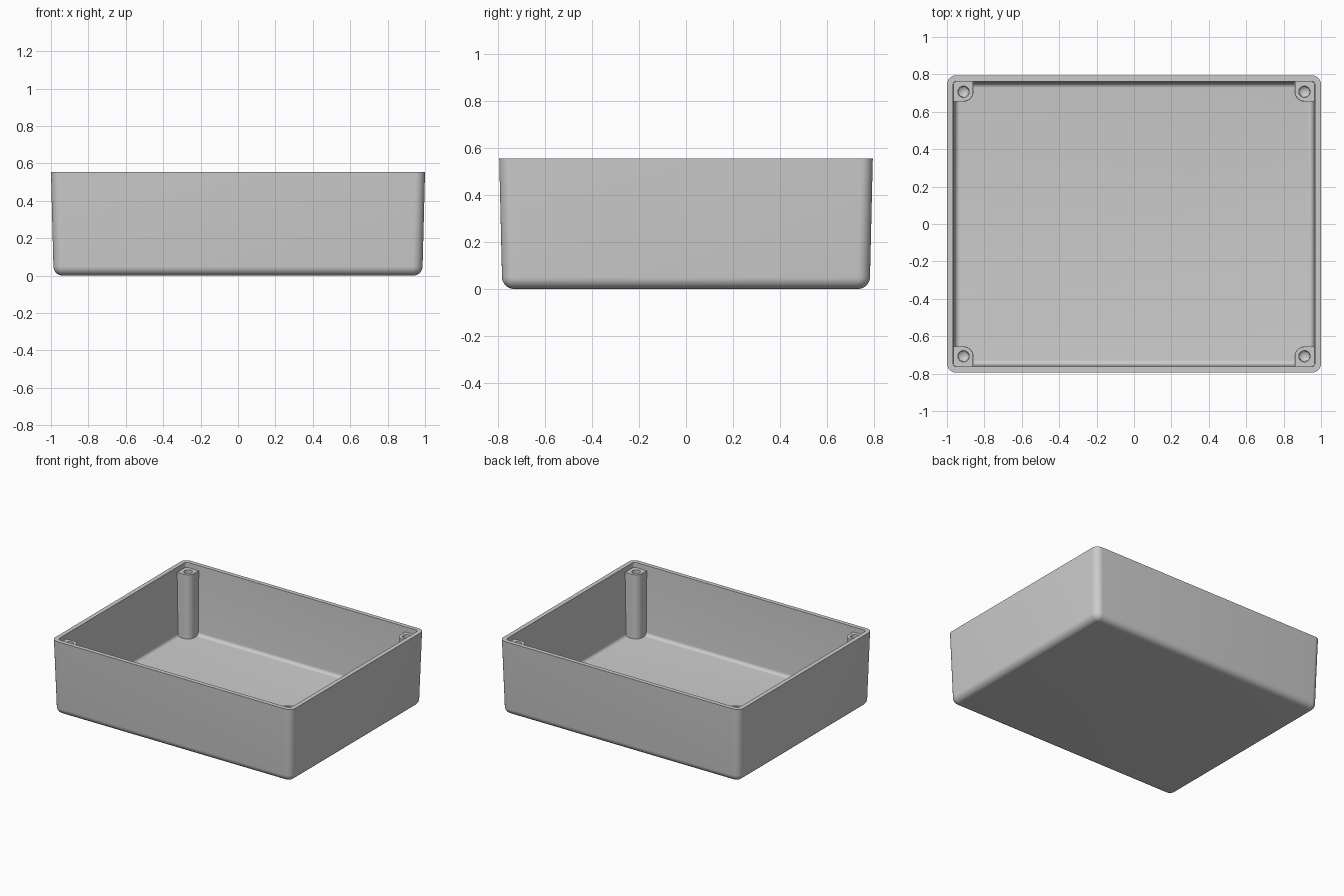
import bpy, bmesh
from math import sin, cos, pi, radians

if "Cube" in bpy.data.objects:
    bpy.data.objects.remove(bpy.data.objects["Cube"])


def rounded_rect(hx, hy, r, z, seg=8):
    """Ring of points around a rounded rectangle."""
    pts = []
    for k, (sx, sy) in enumerate([(1, 1), (-1, 1), (-1, -1), (1, -1)]):
        for i in range(seg + 1):
            a = (k + i / seg) * pi / 2
            pts.append((sx * (hx - r) + r * cos(a), sy * (hy - r) + r * sin(a), z))
    return pts


def loft(name, rings, tip=None):
    """Skin a stack of equal rings; cap the start, and close the end flat or to a tip."""
    bm = bmesh.new()
    loops = [[bm.verts.new(p) for p in ring] for ring in rings]
    n = len(loops[0])
    for a, b in zip(loops, loops[1:]):
        for i in range(n):
            j = (i + 1) % n
            bm.faces.new((a[i], a[j], b[j], b[i]))
    bm.faces.new(loops[0][::-1])
    if tip:
        t = bm.verts.new(tip)
        for i in range(n):
            bm.faces.new((loops[-1][i], loops[-1][(i + 1) % n], t))
    else:
        bm.faces.new(loops[-1])
    bmesh.ops.recalc_face_normals(bm, faces=bm.faces)
    me = bpy.data.meshes.new(name)
    bm.to_mesh(me)
    bm.free()
    ob = bpy.data.objects.new(name, me)
    bpy.context.collection.objects.link(ob)
    bpy.ops.object.select_all(action='DESELECT')
    ob.select_set(True)
    bpy.context.view_layer.objects.active = ob
    bpy.ops.object.shade_smooth_by_angle(angle=radians(35))
    return ob


# Tray shell: drafted outside with filleted base, flat rim, drafted inside, floor
H, FLOOR = 0.555, 0.035
rings = []
R = 0.05
for i in range(9):
    a = i / 8 * pi / 2
    d = R * (1 - sin(a))
    rings.append(rounded_rect(0.987 - d, 0.783 - d, 0.055 - d, R * (1 - cos(a))))
rings.append(rounded_rect(1.0, 0.795, 0.05, H))
rings.append(rounded_rect(0.967, 0.763, 0.018, H))
r = 0.025
for i in range(7):
    a = i / 6 * pi / 2
    d = r * (1 - cos(a))
    rings.append(rounded_rect(0.957 - d, 0.753 - d, 0.03 - d, FLOOR + r * (1 - sin(a))))
loft("tray_shell", rings)


# Corner screw posts: square towards the walls, round towards the inside
def post_ring(cx, cy, sx, sy, h, out, z, n=48):
    pts = []
    for i in range(n):
        a = 2 * pi * i / n
        c, s = cos(a), sin(a)
        if c < 1e-6 and s < 1e-6:
            x, y = h * c, h * s
        else:
            m = max(abs(c), abs(s))
            x, y = h * c / m, h * s / m
        if x > h - 1e-6:
            x = out
        if y > h - 1e-6:
            y = out
        pts.append((sx * (cx + x), sy * (cy + y), z))
    return pts


def circle(cx, cy, sx, sy, rad, z, n=48):
    return [(sx * (cx + rad * cos(2 * pi * i / n)),
             sy * (cy + rad * sin(2 * pi * i / n)), z) for i in range(n)]


CX, CY, TOP = 0.911, 0.707, 0.517
for sy, side in ((-1, "front"), (1, "back")):
    for sx, hand in ((-1, "left"), (1, "right")):
        p = (CX, CY, sx, sy)
        loft(f"screw_post_{side}_{hand}", [
            post_ring(*p, 0.053, 0.048, 0.03),
            post_ring(*p, 0.051, 0.057, TOP),
            circle(*p, 0.030, TOP),
            circle(*p, 0.027, TOP - 0.28),
        ], tip=(sx * CX, sy * CY, TOP - 0.30))
